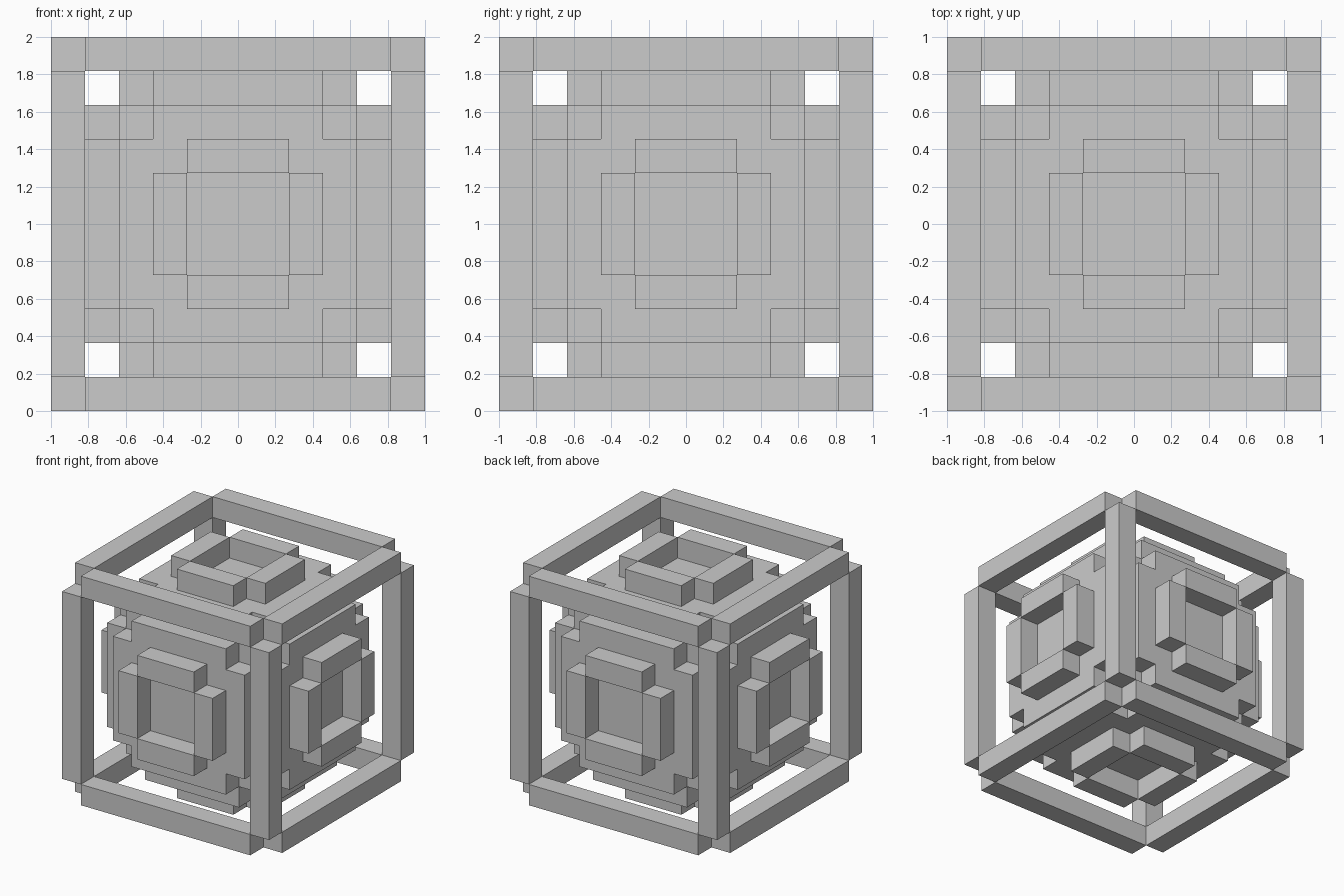
import bpy, bmesh
from itertools import product

if "Cube" in bpy.data.objects:
    bpy.data.objects.remove(bpy.data.objects["Cube"])

U = 2 / 11  # the whole model sits on an 11 x 11 x 11 block grid


def build(name, cells):
    """Make one clean shell from a set of grid cells (index -5..5 per axis)."""
    bm = bmesh.new()
    for c in cells:
        for axis, s in product(range(3), (-1, 1)):
            n = list(c)
            n[axis] += s
            if tuple(n) in cells:
                continue
            a, b = (axis + 1) % 3, (axis + 2) % 3
            verts = []
            for p, q in ((-1, -1), (1, -1), (1, 1), (-1, 1))[::s]:
                v = list(c)
                v[axis] += s / 2
                v[a] += p / 2
                v[b] += q / 2
                verts.append(bm.verts.new((v[0] * U, v[1] * U, v[2] * U + 1)))
            bm.faces.new(verts)
    bmesh.ops.remove_doubles(bm, verts=bm.verts, dist=1e-4)
    bmesh.ops.dissolve_limit(bm, angle_limit=0.01, verts=bm.verts, edges=bm.edges)
    mesh = bpy.data.meshes.new(name)
    bm.to_mesh(mesh)
    bm.free()
    obj = bpy.data.objects.new(name, mesh)
    bpy.context.collection.objects.link(obj)


grid = list(product(range(-5, 6), repeat=3))
size = {c: sorted(map(abs, c)) for c in grid}  # sorted distances from the centre

# Solid core with a notched plate on each of its six sides
build("core", {c for c in grid
               if size[c][2] <= 3 or (size[c][2] == 4 and size[c][1] <= 3 and size[c][0] <= 2)})

# Four short blocks forming an open ring on every side
for axis, side in product(range(3), (-5, 5)):
    for across, end in product((1, 2), (-2, 2)):
        cells = set()
        for t in (-1, 0, 1):
            c = [0, 0, 0]
            c[axis] = side
            c[(axis + across) % 3] = end
            c[(axis + 3 - across) % 3] = t
            cells.add(tuple(c))
        build("ring_block", cells)

# Twelve frame bars along the cube edges, corners left open
for axis, p, q in product(range(3), (-5, 5), (-5, 5)):
    cells = set()
    for t in range(-4, 5):
        c = [0, 0, 0]
        c[axis], c[(axis + 1) % 3], c[(axis + 2) % 3] = t, p, q
        cells.add(tuple(c))
    build("frame_bar", cells)
